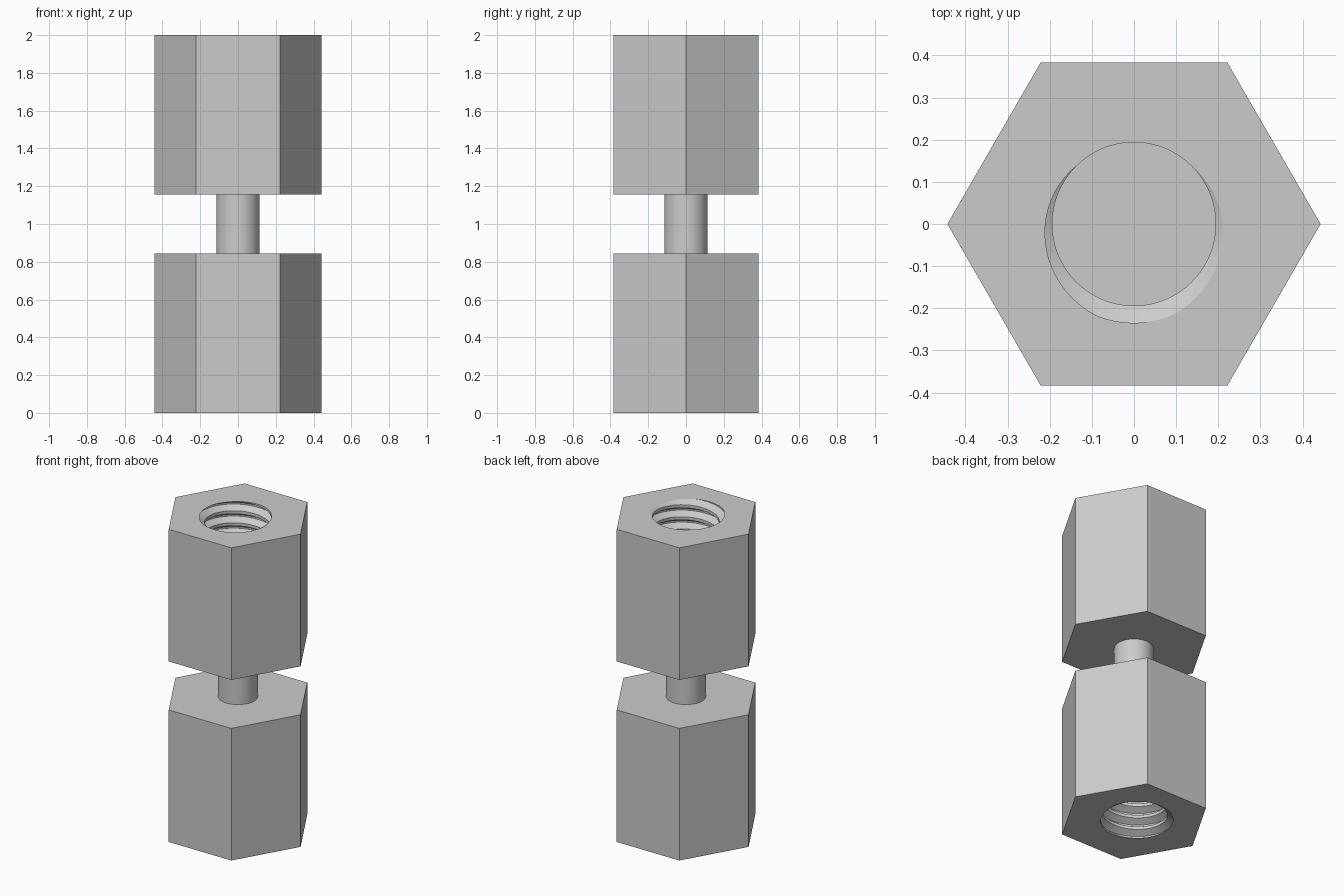
import bpy, bmesh, math

cube = bpy.data.objects.get("Cube")
if cube:
    bpy.data.objects.remove(cube, do_unlink=True)

# Overall sizes
HEX_R = 0.443          # hexagon corner radius
SOCKET_LOW, TOP = 1.155, 2.0
ROD_R = 0.115
# Thread sizes
PITCH = 0.077
MINOR, MAJOR = 0.194, 0.235
FLOOR = 1.23
SEGMENTS = 64
START = -math.pi / 2   # angle where the groove breaks through the end face

steel = bpy.data.materials.new("steel_grey")
steel.use_nodes = True
colour = (0.6, 0.6, 0.6, 1)
steel.diffuse_color = colour
steel.node_tree.nodes["Principled BSDF"].inputs["Base Color"].default_value = colour


def finish(bm, name):
    """Turn a bmesh into a shaded, coloured object."""
    bmesh.ops.recalc_face_normals(bm, faces=bm.faces)
    mesh = bpy.data.meshes.new(name)
    bm.to_mesh(mesh)
    bm.free()
    mesh.materials.append(steel)
    obj = bpy.data.objects.new(name, mesh)
    bpy.context.collection.objects.link(obj)
    bpy.ops.object.select_all(action='DESELECT')
    obj.select_set(True)
    bpy.context.view_layer.objects.active = obj
    bpy.ops.object.shade_smooth_by_angle(angle=math.radians(25))
    return obj


def thread_radius(z, angle):
    """Bore radius at a height: triangular groove with flat crest and root."""
    turns = (z - TOP) / PITCH - angle / math.tau
    distance = abs(turns - round(turns))
    slope = min(max((distance - 1 / 16) / (5 / 16), 0), 1)
    return MAJOR + (MINOR - MAJOR) * slope


def edges_at(bm, z):
    return [e for e in bm.edges if all(abs(v.co.z - z) < 1e-6 for v in e.verts)]


def threaded_socket(name):
    bm = bmesh.new()
    turn_count = math.ceil((TOP - FLOOR) / PITCH) + 2
    rows = [k + part for k in range(-turn_count, 2)
            for part in (-1 / 16, 1 / 16, 3 / 8, 5 / 8)]

    # Helical bore, trimmed flat at the floor and at the end face
    columns = []
    for i in range(SEGMENTS + 1):
        angle = math.tau * i / SEGMENTS
        column = []
        for row in rows:
            z = TOP + PITCH * (row + angle / math.tau)
            z = min(max(z, FLOOR), TOP)
            r = thread_radius(z, angle)
            a = angle + START
            column.append(bm.verts.new((r * math.cos(a), r * math.sin(a), z)))
        columns.append(column)
    for left, right in zip(columns, columns[1:]):
        for j in range(len(rows) - 1):
            bm.faces.new((left[j], right[j], right[j + 1], left[j + 1]))
    bmesh.ops.remove_doubles(bm, verts=bm.verts, dist=1e-5)
    bmesh.ops.edgeloop_fill(bm, edges=edges_at(bm, FLOOR))

    # Hexagonal outside
    rings = [[bm.verts.new((HEX_R * math.cos(k * math.pi / 3),
                            HEX_R * math.sin(k * math.pi / 3), z))
              for k in range(6)] for z in (SOCKET_LOW, TOP)]
    bm.faces.new(rings[0])
    for k in range(6):
        n = (k + 1) % 6
        bm.faces.new((rings[0][k], rings[0][n], rings[1][n], rings[1][k]))

    # End face around the bore
    bmesh.ops.triangle_fill(bm, edges=edges_at(bm, TOP), use_beauty=True,
                            normal=(0, 0, 1))
    return finish(bm, name)


threaded_socket("upper_hex_socket")

# The lower socket is the same part turned end over end
lower = threaded_socket("lower_hex_socket")
lower.rotation_euler.x = math.pi
lower.location.z = TOP

# Rod joining the two sockets
bm = bmesh.new()
bmesh.ops.create_cone(bm, cap_ends=True, segments=SEGMENTS, radius1=ROD_R,
                      radius2=ROD_R, depth=2 * SOCKET_LOW - TOP)
rod = finish(bm, "connecting_rod")
rod.location.z = TOP / 2
